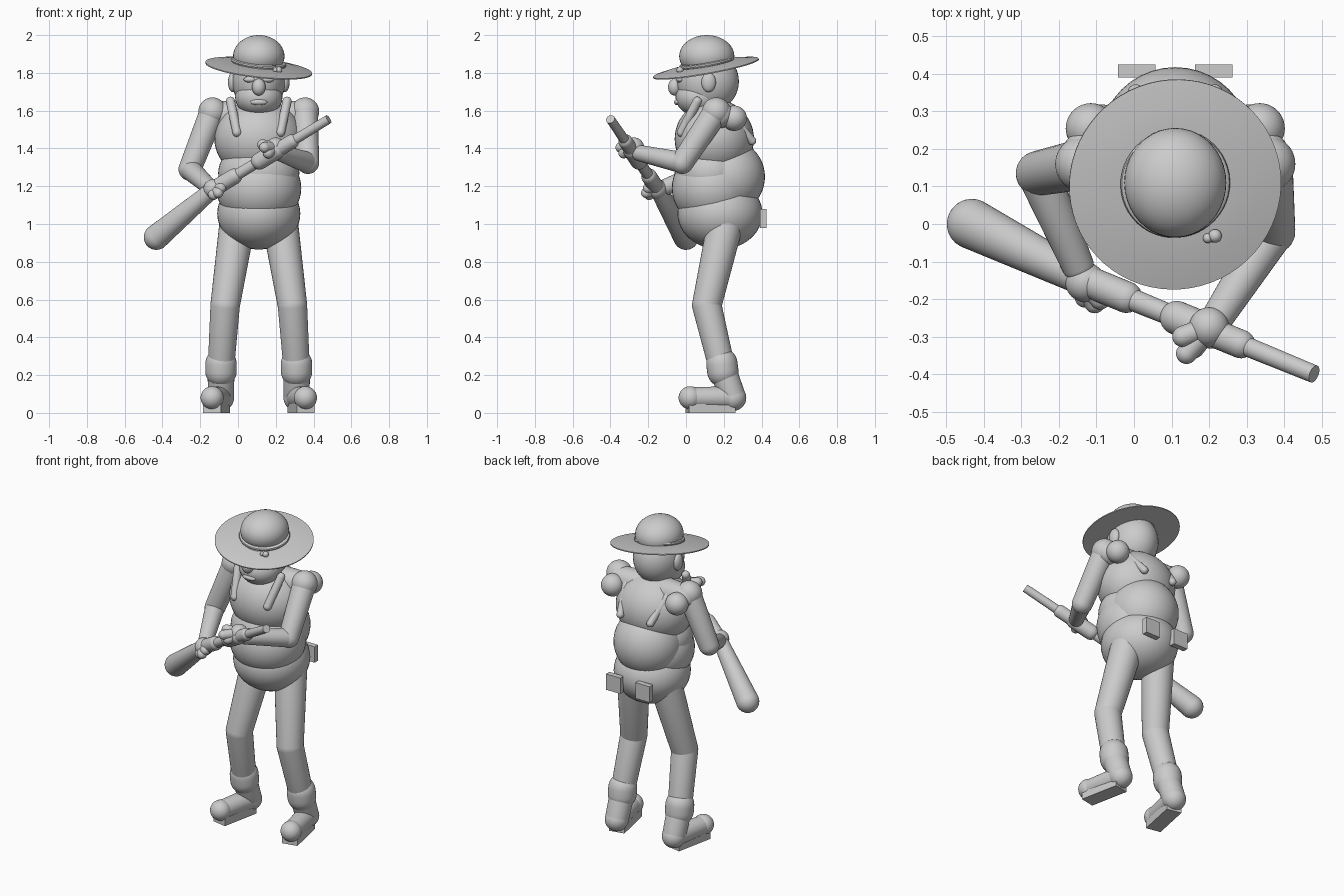
import bpy, bmesh, math
from mathutils import Vector, Matrix

cube = bpy.data.objects.get("Cube")
if cube:
    bpy.data.objects.remove(cube)

grey = bpy.data.materials.new("plain_grey")
grey.use_nodes = True
grey.diffuse_color = (0.6, 0.6, 0.6, 1)
grey.node_tree.nodes["Principled BSDF"].inputs["Base Color"].default_value = (0.6, 0.6, 0.6, 1)

MID = 0.11  # x of the body's symmetry plane
UP = Vector((0, 0, 1))
SIDES = ((1, "left"), (-1, "right"))


def finish(name, bm, matrix):
    bmesh.ops.remove_doubles(bm, verts=bm.verts, dist=1e-5)
    bmesh.ops.recalc_face_normals(bm, faces=bm.faces)
    mesh = bpy.data.meshes.new(name)
    bm.to_mesh(mesh)
    bm.free()
    mesh.materials.append(grey)
    mesh.polygons.foreach_set("use_smooth", [True] * len(mesh.polygons))
    mesh.set_sharp_from_angle(angle=math.radians(35))
    obj = bpy.data.objects.new(name, mesh)
    obj.matrix_world = matrix
    bpy.context.collection.objects.link(obj)
    return obj


def frame(loc, axis=UP):
    axis = Vector(axis)
    return Matrix.Translation(loc) @ axis.to_track_quat("Z", "Y").to_matrix().to_4x4()


def ball(name, loc, radii, axis=UP):
    if not isinstance(radii, tuple):
        radii = (radii,) * 3
    bm = bmesh.new()
    bmesh.ops.create_uvsphere(bm, u_segments=40, v_segments=24, radius=1)
    bmesh.ops.scale(bm, vec=radii, verts=bm.verts)
    turn = frame(loc) if axis == UP else frame(loc, axis)
    return finish(name, bm, turn)


def box(name, loc, size, turn=0):
    bm = bmesh.new()
    bmesh.ops.create_cube(bm, size=1)
    bmesh.ops.scale(bm, vec=size, verts=bm.verts)
    return finish(name, bm, Matrix.Translation(loc) @ Matrix.Rotation(turn, 4, "Z"))


def lathe(name, profile, matrix, steps=32):
    bm = bmesh.new()
    verts = [bm.verts.new((r, 0, z)) for r, z in profile]
    edges = [bm.edges.new(pair) for pair in zip(verts, verts[1:])]
    bmesh.ops.spin(bm, geom=verts + edges, cent=(0, 0, 0), axis=UP,
                   angle=math.tau, steps=steps)
    return finish(name, bm, matrix)


def limb(name, a, b, ra, rb, rounded=True):
    """Tapered rod between two points, with round or flat ends."""
    a, b = Vector(a), Vector(b)
    length = (b - a).length
    if rounded:
        n = 8
        arc = [math.pi / 2 * i / n for i in range(n + 1)]
        profile = [(ra * math.sin(t), -ra * math.cos(t)) for t in arc]
        profile += [(rb * math.cos(t), length + rb * math.sin(t)) for t in arc]
    else:
        profile = [(0, 0), (ra, 0), (rb, length), (0, length)]
    return lathe(name, profile, frame(a, b - a))


# Torso: overlapping rounded masses
ball("chest", (MID, 0.15, 1.45), (0.235, 0.21, 0.21))
ball("upper_belly", (MID, 0.13, 1.27), (0.215, 0.19, 0.17))
ball("lower_belly", (MID, 0.14, 1.19), (0.225, 0.215, 0.205))
ball("lower_back", (MID, 0.215, 1.25), 0.203)
ball("pelvis", (MID, 0.18, 1.055), (0.22, 0.225, 0.19))

# Head and face
limb("neck", (MID, 0.12, 1.55), (MID, 0.11, 1.7), 0.09, 0.09)
ball("head", (MID, 0.115, 1.755), (0.14, 0.165, 0.165))
ball("jaw", (MID, 0.07, 1.67), (0.125, 0.125, 0.1))
ball("nose", (MID, -0.06, 1.725), (0.036, 0.035, 0.045))
ball("mouth", (MID, -0.045, 1.645), (0.045, 0.018, 0.016))
for s, side in SIDES:
    ball(side + "_ear", (MID + s * 0.138, 0.12, 1.75), (0.025, 0.038, 0.052))
    ball(side + "_eye", (MID + s * 0.045, -0.03, 1.765), (0.035, 0.022, 0.017))
    limb(side + "_eyebrow", (MID + s * 0.015, -0.045, 1.785),
         (MID + s * 0.08, -0.02, 1.795), 0.01, 0.01)

# Hat, tipped forward and to the side
TILT = Vector((0.11, -0.177, 1)).normalized()
lathe("hat_brim", [(0, 0.018), (0.14, 0.018), (0.22, 0.011), (0.284, 0), (0.284, -0.006),
                   (0.2, -0.004), (0, 0)],
      frame((MID, 0.105, 1.828), TILT), steps=64)
ball("hat_crown", (MID, 0.11, 1.888), (0.136, 0.146, 0.112))
band = [(0.133 + 0.014 * math.cos(t), 0.012 * math.sin(t))
        for t in [math.tau * i / 10 for i in range(11)]]
lathe("hat_band", band, frame((MID, 0.108, 1.855), TILT), steps=48)
ball("hat_badge", (0.216, -0.032, 1.815), 0.018)
ball("hat_badge_stud", (0.197, -0.038, 1.815), 0.013)

for s, side in SIDES:
    def at(dx, y, z):
        return (MID + s * dx, y, z)

    # Shoulders and straps
    ball(side + "_shoulder", at(0.245, 0.16, 1.595), 0.075)
    ball(side + "_shoulder_blade", at(0.225, 0.255, 1.56), 0.067)
    limb(side + "_collar", at(0.06, 0.17, 1.57), at(0.235, 0.18, 1.58), 0.085, 0.07)
    limb(side + "_front_strap", at(0.115, -0.025, 1.485), at(0.15, 0.06, 1.65), 0.024, 0.024)
    limb(side + "_back_strap", at(0.15, 0.22, 1.6), at(0.105, 0.35, 1.44), 0.022, 0.022)

    # Legs
    hip, knee, ankle = at(0.115, 0.205, 0.99), at(0.178, 0.11, 0.57), at(0.2, 0.19, 0.24)
    limb(side + "_thigh", hip, knee, 0.095, 0.078)
    limb(side + "_shin", knee, ankle, 0.078, 0.07)

    # Boots, toes turned out
    heel, toe = at(0.2, 0.25, 0.08), at(0.247, 0.022, 0.08)
    limb(side + "_boot_shaft", ankle, heel, 0.072, 0.068)
    limb(side + "_boot_cuff", at(0.2, 0.19, 0.26), at(0.2, 0.195, 0.22), 0.083, 0.083)
    limb(side + "_boot_foot", heel, toe, 0.062, 0.055)
    ball(side + "_heel", heel, 0.069)
    ball(side + "_toe", toe, 0.061)
    box(side + "_sole", at(0.223, 0.13, 0.025), (0.095, 0.25, 0.05), s * 0.2)

    # Belt pouches
    box(side + "_pouch", at(0.103, 0.408, 1.03), (0.1, 0.034, 0.1))

# Arms and hands: shoulder, elbow, wrist, grip, then finger positions
ARMS = {
    "left": ((0.355, 0.16, 1.595), (0.37, -0.02, 1.325), (0.225, -0.245, 1.375),
             (0.2, -0.275, 1.405), ((0.14, -0.345, 1.405), (0.13, -0.3, 1.42), (0.16, -0.33, 1.375))),
    "right": ((-0.135, 0.16, 1.595), (-0.255, 0.135, 1.29), (-0.15, -0.11, 1.195),
              (-0.13, -0.155, 1.185), ((-0.105, -0.21, 1.165), (-0.13, -0.195, 1.155), (-0.09, -0.2, 1.19))),
}
for side, (shoulder, elbow, wrist, grip, fingers) in ARMS.items():
    limb(side + "_upper_arm", shoulder, elbow, 0.068, 0.06)
    limb(side + "_forearm", elbow, wrist, 0.057, 0.043)
    ball(side + "_hand", grip, 0.053)
    for i, spot in enumerate(fingers):
        limb(f"{side}_finger_{i + 1}", grip, spot, 0.03, 0.028)

# Long club held across the body
tip, joint, end = Vector((-0.432, 0, 0.93)), Vector((-0.13, -0.15, 1.185)), Vector((0.48, -0.4, 1.555))
limb("club_head", tip, joint, 0.067, 0.043)
limb("club_rod", joint, end, 0.031, 0.024, rounded=False)
for i, (t0, t1, r) in enumerate(((0.0, 0.18, 0.042), (0.4, 0.55, 0.045), (0.55, 0.68, 0.038))):
    limb(f"club_grip_{i + 1}", joint.lerp(end, t0), joint.lerp(end, t1), r, r)
